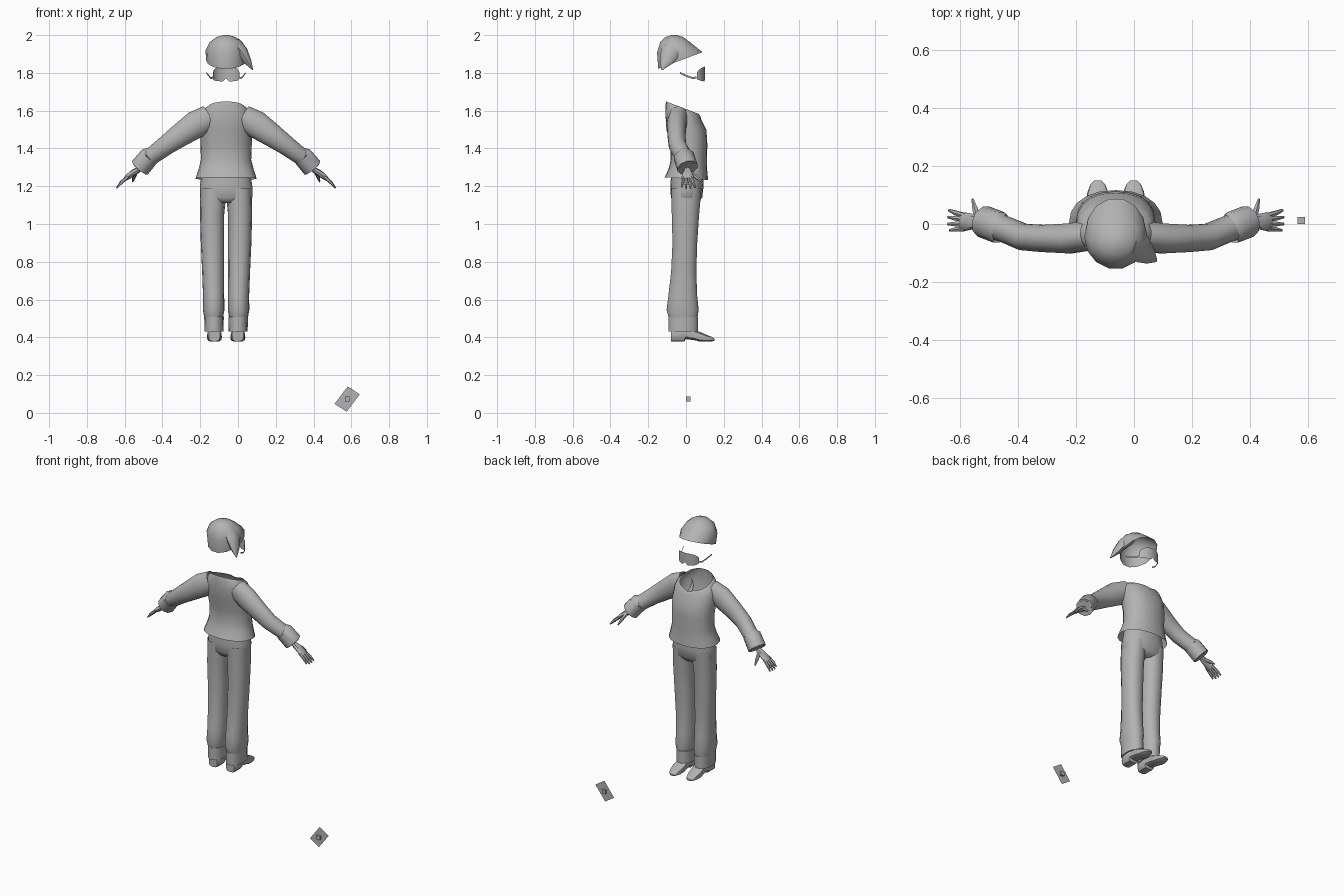
import bpy, bmesh, math
from mathutils import Vector

if "Cube" in bpy.data.objects:
    bpy.data.objects.remove(bpy.data.objects["Cube"])

CX = -0.063  # centre line of the figure
grey = bpy.data.materials.new("plain_grey")
grey.diffuse_color = (0.45, 0.45, 0.45, 1)
grey.use_nodes = True
grey.node_tree.nodes["Principled BSDF"].inputs["Base Color"].default_value = grey.diffuse_color


def make(name, verts, faces, angle=40):
    bm = bmesh.new()
    vs = [bm.verts.new(v) for v in verts]
    for f in faces:
        bm.faces.new([vs[i] for i in f])
    bmesh.ops.recalc_face_normals(bm, faces=bm.faces)
    me = bpy.data.meshes.new(name)
    bm.to_mesh(me)
    bm.free()
    me.materials.append(grey)
    ob = bpy.data.objects.new(name, me)
    bpy.context.collection.objects.link(ob)
    bpy.ops.object.select_all(action='DESELECT')
    ob.select_set(True)
    bpy.context.view_layer.objects.active = ob
    bpy.ops.object.shade_smooth_by_angle(angle=math.radians(angle))
    return ob


def loft(name, rings, start=False, end=False, angle=40):
    n = len(rings[0])
    verts = [v for r in rings for v in r]
    faces = [(k * n + i, k * n + (i + 1) % n, (k + 1) * n + (i + 1) % n, (k + 1) * n + i)
             for k in range(len(rings) - 1) for i in range(n)]
    if start:
        faces.append(tuple(range(n)))
    if end:
        faces.append(tuple(range(len(verts) - n, len(verts))))
    return make(name, verts, faces, angle)


def spow(v, p):
    return math.copysign(abs(v) ** p, v)


def level(z, cx, cy, rx, ry, tilt=0, n=20, p=0.9):
    """Roughly horizontal ring; tilt is the rise per unit of y."""
    out = []
    for i in range(n):
        a = 2 * math.pi * i / n
        y = ry * spow(math.sin(a), p)
        out.append(Vector((cx + rx * spow(math.cos(a), p), cy + y, z + tilt * y)))
    return out


def tube(name, pts, s, n=12, start=False, end=False, angle=40):
    """Tube through (distance from centre line, y, z, thickness radius, y radius)."""
    ps = [Vector((CX + s * p[0], p[1], p[2])) for p in pts]
    rings = []
    for i, p in enumerate(pts):
        t = (ps[min(i + 1, len(ps) - 1)] - ps[max(i - 1, 0)])
        if t.length < 1e-6:
            t = Vector((s * 0.8, 0, -0.6))
        t.normalize()
        b = (Vector((0, 1, 0)) - t * t.y).normalized()
        a = t.cross(b)
        rings.append([ps[i] + a * p[3] * math.cos(2 * math.pi * k / n)
                      + b * p[4] * math.sin(2 * math.pi * k / n) for k in range(n)])
    return loft(name, rings, start, end, angle)


# sweater body, open at neck and hem
body = [(1.24, .002, .162, .115, -.06), (1.29, .01, .146, .102, -.03), (1.34, .015, .133, .096, 0),
        (1.42, .016, .136, .097, 0), (1.50, .002, .138, .106, 0), (1.56, -.013, .137, .095, -.1),
        (1.60, -.017, .122, .092, -.3), (1.615, -.017, .098, .088, -.38)]
rings = [level(z, CX, cy, rx, ry, t) for z, cy, rx, ry, t in body]
rings[-1][5] += Vector((0, .008, -.02))  # front notch of the neckline
loft("sweater_body", rings, angle=60)

# hips
loft("trouser_hips", [level(z, CX, cy, rx, ry) for z, cy, rx, ry in
     [(1.27, .006, .128, .084), (1.2, .005, .139, .088), (1.14, .003, .139, .083), (1.11, 0, .11, .06)]],
     end=True, angle=60)

for s, side in ((-1, "left"), (1, "right")):
    # sleeve and folded cuff
    tube(side + "_sleeve", [(.09, -.04, 1.565, .066, .052), (.16, -.05, 1.527, .073, .053),
                            (.25, -.05, 1.465, .061, .048), (.32, -.045, 1.415, .052, .047),
                            (.38, -.02, 1.37, .047, .046), (.43, 0, 1.335, .045, .046)], s, 14, angle=60)
    tube(side + "_sleeve_cuff", [(.400, -.014, 1.362, .044, .046), (.404, -.012, 1.36, .053, .056),
                                 (.456, .008, 1.298, .055, .056), (.459, .009, 1.296, .045, .046),
                                 (.43, -.002, 1.33, .042, .043)], s, 10)
    # hand: palm, fingers and thumb
    tube(side + "_palm", [(.463, .006, 1.288, .015, .018), (.49, .008, 1.272, .017, .026),
                          (.52, .008, 1.25, .015, .032), (.535, .008, 1.237, .010, .03)],
         s, 8, True, True)
    for i, (y, tip, ln) in enumerate(((-.016, -.022, .9), (.0, .0, 1), (.016, .024, 1), (.028, .048, .95))):
        tube(f"{side}_finger_{i + 1}", [(.52, y, 1.25, .010, .010),
                                        (.52 + .035 * ln, (y + tip) / 2, 1.25 - .03 * ln, .009, .009),
                                        (.52 + .06 * ln, tip, 1.25 - .06 * ln, .004, .005)],
             s, 6, True, True)
    tube(side + "_thumb", [(.478, .018, 1.277, .012, .012), (.487, .055, 1.25, .010, .011),
                           (.495, .086, 1.224, .004, .005)], s, 6, True, True)

    # trouser leg and turned-up cuff
    leg = [(1.19, .066, .002, .07, .082), (1.05, .074, -.003, .064, .074), (.9, .072, -.006, .062, .067),
           (.75, .069, -.012, .058, .068), (.62, .066, -.017, .056, .078), (.545, .066, -.018, .057, .087),
           (.50, .066, -.015, .049, .077)]
    loft(side + "_trouser_leg", [level(z, CX + s * d, cy, rx, ry, 0, 14) for z, d, cy, rx, ry in leg], angle=60)
    loft(side + "_trouser_cuff", [level(z, CX + s * .064, -.015, rx, ry, 0, 14) for z, rx, ry in
         [(.512, .045, .072), (.508, .052, .08), (.43, .05, .08), (.43, .043, .07), (.46, .04, .066)]])

    # shoe, swept from heel to toe
    shoe = [(-.08, .03, .378, .45), (-.07, .037, .377, .46), (-.008, .037, .377, .46), (-.002, .036, .391, .46),
            (.05, .038, .384, .437), (.075, .04, .377, .428), (.11, .036, .377, .413),
            (.138, .025, .379, .402), (.15, .012, .382, .393)]
    rings = []
    for y, w, lo, hi in shoe:
        rings.append([Vector((CX + s * .062 + w * spow(math.cos(a), .6), y,
                              (lo + hi) / 2 + (hi - lo) / 2 * spow(math.sin(a), .6)))
                      for a in (2 * math.pi * k / 12 for k in range(12))])
    loft(side + "_shoe", rings, True, True)

    # glasses arm: thin strip hooking back to the ear
    path = [(.07, .056, 1.776), (.08, .035, 1.772), (.092, 0, 1.785), (.103, -.032, 1.80)]
    verts = [(CX + s * x, y, z + h) for x, y, z in path for h in (-.005, .005)]
    make(side + "_glasses_arm", verts, [(2 * i, 2 * i + 1, 2 * i + 3, 2 * i + 2) for i in range(3)])

# curved glasses front with a nose notch
verts = []
for i in range(13):
    a = math.radians(-80 + 160 * i / 12)
    f = abs(i - 6) / 6
    low = 1.772 if i == 6 else 1.755 + .012 * f ** 3
    for z in (low, 1.833 - .03 * f ** 3):
        verts.append((CX + .071 * math.sin(a), .048 + .052 * math.cos(a), z))
make("glasses_front", verts, [(2 * i, 2 * i + 1, 2 * i + 3, 2 * i + 2) for i in range(12)])

# cap, open underneath with a sloping rim
cap = [(1.866, -.03, .106, .12, .375), (1.918, -.045, .109, .111, .1), (1.962, -.057, .088, .082, 0),
       (1.99, -.062, .05, .048, 0), (2.0, -.062, .015, .015, 0)]
loft("cap", [level(z, CX, cy, rx, ry, t, 14, 1) for z, cy, rx, ry, t in cap], end=True, angle=50)
# drooping tail of the cap
tube("cap_tail", [(.045, -.065, 1.955, .035, .05), (.085, -.08, 1.91, .032, .055),
                  (.115, -.105, 1.86, .02, .035), (.14, -.127, 1.818, .003, .005)], 1, 8, True, True, 50)

# loose tilted card with a small cube at its middle
mid, u, w = Vector((.578, .012, .073)), Vector((.032, 0, -.021)), Vector((.035, 0, .046))
make("card", [mid - u - w, mid + u - w, mid + u + w, mid - u + w], [(0, 1, 2, 3)])
h = .0125
loft("small_cube", [[mid + Vector((x * h, y * h, z * h)) for x, y in ((-1, -1), (1, -1), (1, 1), (-1, 1))]
                    for z in (-1, 1)], True, True)
